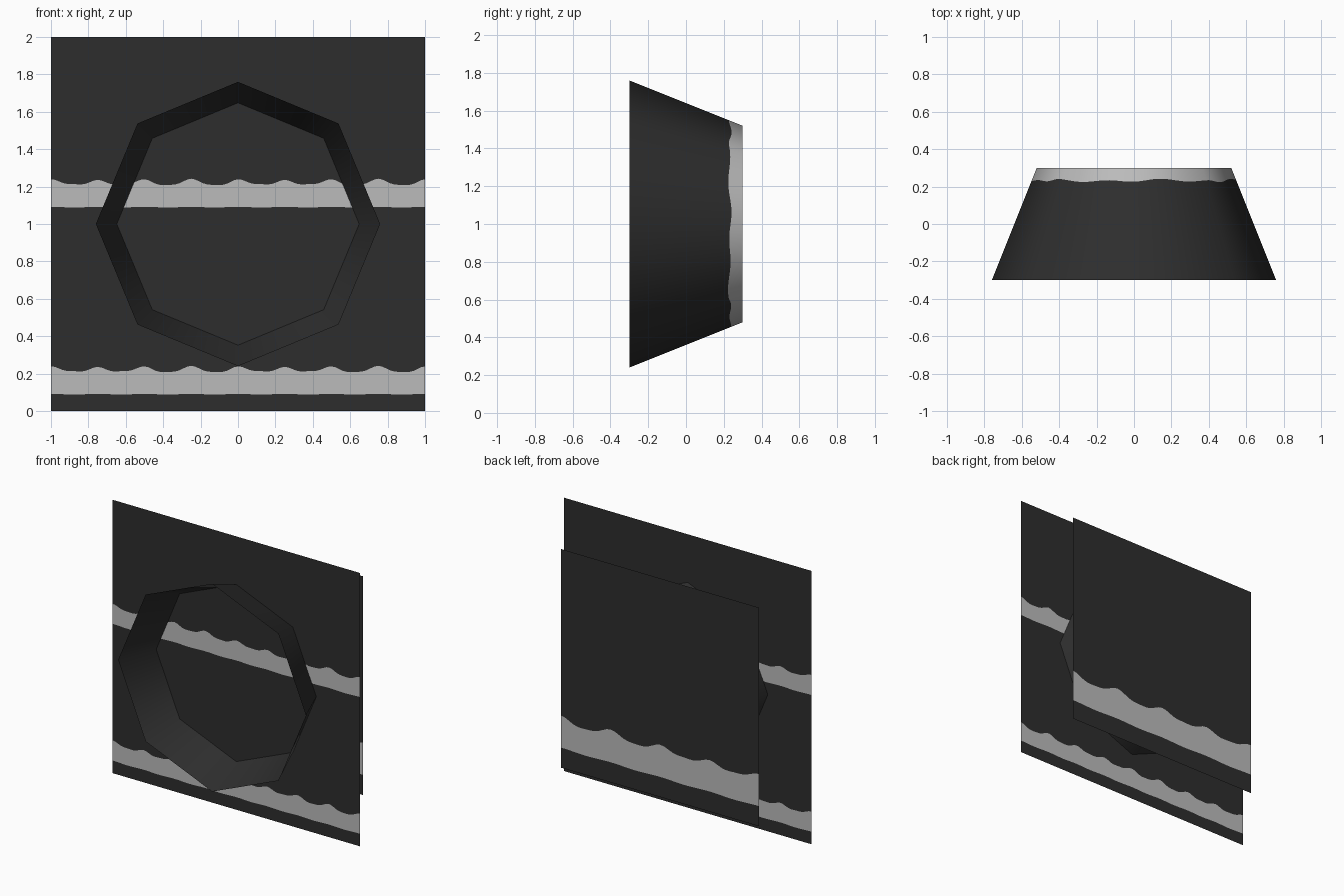
import bpy, math
from mathutils import Vector

if "Cube" in bpy.data.objects:
    bpy.data.objects.remove(bpy.data.objects["Cube"])


def material(name, v):
    m = bpy.data.materials.new(name)
    m.diffuse_color = (v, v, v, 1)
    m.use_nodes = True
    m.node_tree.nodes["Principled BSDF"].inputs["Base Color"].default_value = m.diffuse_color
    return m


DARK = material("charcoal", 0.027)
LIGHT = material("pale grey", 0.50)


def wave(u):
    """Scalloped upper edge of the pale band, four bumps per tile."""
    t = 2 * math.pi * u
    return 0.221 + 0.014 * math.cos(4 * t) + 0.004 * math.cos(8 * t) + 0.003 * math.sin(3 * t)


def make(name, verts, faces, mats):
    me = bpy.data.meshes.new(name)
    me.from_pydata(verts, [], faces)
    me.materials.append(DARK)
    me.materials.append(LIGHT)
    for p, i in zip(me.polygons, mats):
        p.material_index = i
    me.update()
    ob = bpy.data.objects.new(name, me)
    bpy.context.collection.objects.link(ob)
    return ob


def sheet(name, size, y, tiles, n=48):
    """Flat square panel with one pale scalloped band per tile row."""
    verts, faces, mats = [], [], []
    cols, s = n * tiles, size / tiles
    rows = 3 * tiles + 1
    for c in range(cols + 1):
        u = c / n
        levels = [0]
        for t in range(tiles):
            levels += [t + 0.09 + 0.002 * math.cos(8 * math.pi * u), t + wave(u), t + 1]
        verts += [(u * s - size / 2, y, 1 - size / 2 + z * s) for z in levels]
    for c in range(cols):
        for r in range(rows - 1):
            a = c * rows + r
            faces.append((a, a + rows, a + rows + 1, a + 1))
            mats.append(1 if r % 3 == 1 else 0)
    return make(name, verts, faces, mats)


def tapered_ring(name, r0, r1, y0, y1, sides=8, n=12):
    """Open eight-sided funnel, pale with a wavy edge at its narrow end."""
    verts, normals, faces, mats = [], [], [], []
    total = sides * n
    for i in range(total):
        k, f = divmod(i, n)
        a0, a1 = (2 * math.pi * j / sides for j in (k, k + 1))
        p = Vector((math.cos(a0), 0, math.sin(a0))).lerp(
            Vector((math.cos(a1), 0, math.sin(a1))), f / n)
        u = i / total
        yb = 0.232 + 0.006 * math.sin(2 * math.pi * 11 * u) + 0.004 * math.cos(2 * math.pi * 5 * u)
        for y in (y0, yb, y1):
            r = r0 + (r1 - r0) * (y - y0) / (y1 - y0)
            verts.append((p.x * r, y, 1 + p.z * r))
            q = p.normalized()
            normals.append(Vector((q.x, (r0 - r1) / (y1 - y0), q.z)).normalized())
    for i in range(total):
        j = (i + 1) % total
        for r in range(2):
            faces.append((i * 3 + r, i * 3 + r + 1, j * 3 + r + 1, j * 3 + r))
            mats.append(r)
    ob = make(name, verts, faces, mats)
    for p in ob.data.polygons:
        p.use_smooth = True
    # soft shading around the eight corners
    ob.data.normals_split_custom_set_from_vertices(normals)
    return ob


sheet("large_panel", 2.0, -0.02, 2)
sheet("small_back_panel", 1.6, 0.30, 1)
tapered_ring("tapered_ring", 0.76, 0.52, -0.30, 0.30)
